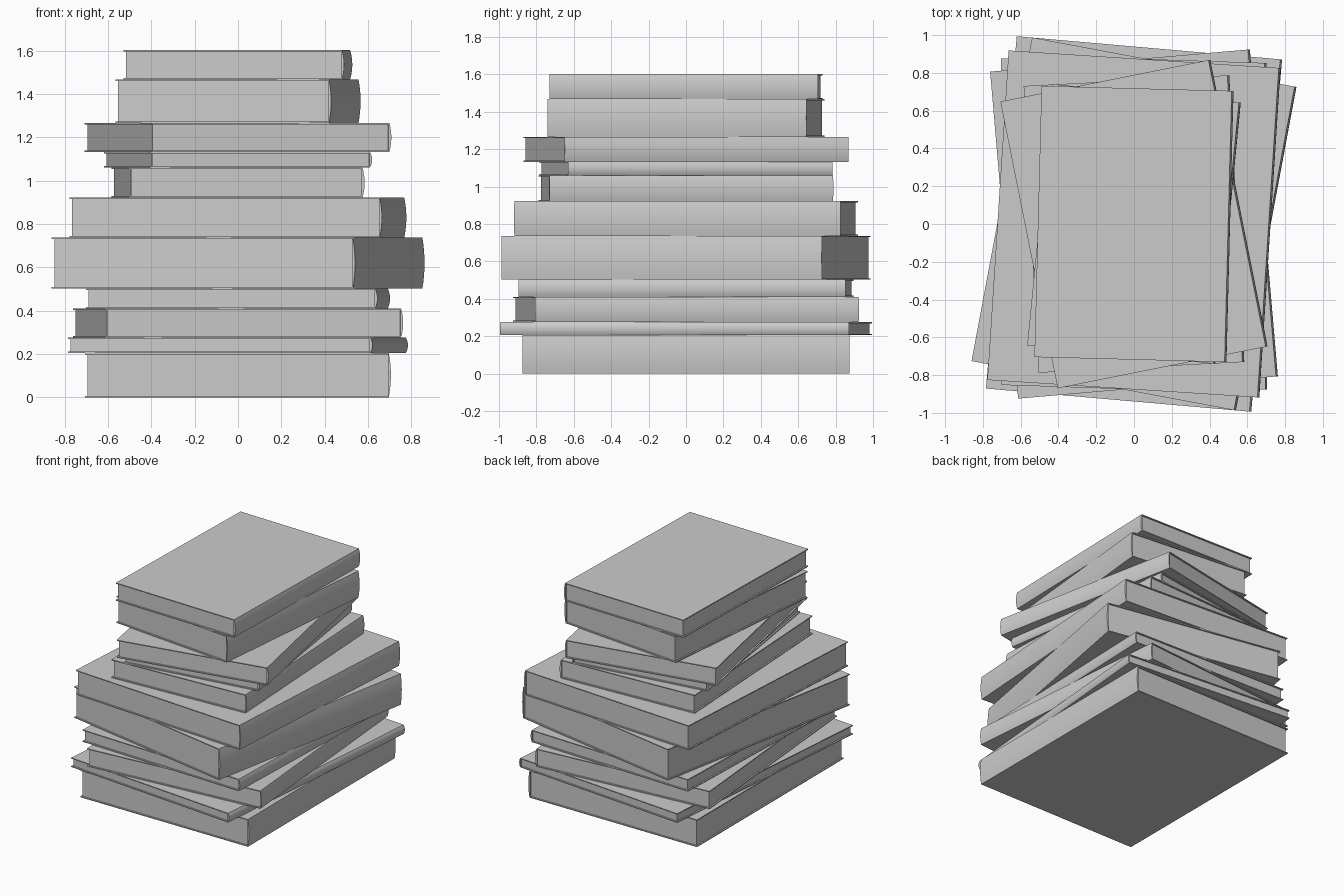
import bpy
import bmesh
import math

cube = bpy.data.objects.get("Cube")
if cube:
    bpy.data.objects.remove(cube, do_unlink=True)

grey = bpy.data.materials.new("plain grey")
grey.use_nodes = True
GREY = (0.6, 0.6, 0.6, 1)
grey.diffuse_color = GREY
grey.node_tree.nodes["Principled BSDF"].inputs["Base Color"].default_value = GREY

BOARD = 0.007    # cover board thickness
LIP = 0.011      # cover overhang around the pages
BULGE = 0.01     # roundness of the spine
ARC_STEPS = 8


def extrude_profile(name, profile, length, z, angle):
    """Extrude an x-z outline along y, then turn it about the stack axis."""
    bm = bmesh.new()
    verts = [bm.verts.new((x, -length / 2, h)) for x, h in profile]
    face = bm.faces.new(verts)
    out = bmesh.ops.extrude_face_region(bm, geom=[face])
    moved = [v for v in out["geom"] if isinstance(v, bmesh.types.BMVert)]
    bmesh.ops.translate(bm, verts=moved, vec=(0, length, 0))
    bmesh.ops.recalc_face_normals(bm, faces=bm.faces)
    mesh = bpy.data.meshes.new(name)
    bm.to_mesh(mesh)
    bm.free()
    mesh.materials.append(grey)
    obj = bpy.data.objects.new(name, mesh)
    obj.location.z = z
    obj.rotation_euler.z = math.radians(angle)
    bpy.context.collection.objects.link(obj)
    return obj


def book(label, z, height, width, length, angle):
    left, right = -width / 2, width / 2 - BULGE
    inner = right - BOARD / 2
    # Case: two boards joined by a rounded spine on the +x side
    arc = []
    for i in range(ARC_STEPS + 1):
        t = i / ARC_STEPS
        arc.append((right + BULGE * 4 * t * (1 - t), height * t))
    case = [(left, 0)] + arc + [
        (left, height), (left, height - BOARD), (inner, height - BOARD),
        (inner, BOARD), (left, BOARD)]
    cover = extrude_profile("cover_" + label, case, length, z, angle)
    # Page block, set back from the three open edges
    block = [(left + LIP, BOARD), (inner, BOARD),
             (inner, height - BOARD), (left + LIP, height - BOARD)]
    extrude_profile("pages_" + label, block, length - 2 * LIP, z, angle)
    return cover


# Stack from the bottom up: top height, width, length, turn in degrees
STACK = [
    (0.206, 1.41, 1.75, 0),
    (0.276, 1.41, 1.872, -5),
    (0.411, 1.38, 1.737, 4.9),
    (0.502, 1.345, 1.75, -1.9),
    (0.737, 1.424, 1.743, -10.6),
    (0.922, 1.443, 1.748, -3.7),
    (1.06, 1.09, 1.52, 3),
    (1.132, 1.035, 1.43, 8.6),
    (1.266, 1.133, 1.548, 11.3),
    (1.467, 1.0, 1.39, -5.6),
    (1.602, 1.017, 1.436, -1.5),
]

covers = []
base = 0
for number, (top, width, length, angle) in enumerate(STACK, 1):
    covers.append(book(str(number), base, top - base, width, length, angle))
    base = top

# Smooth the rounded spines, keeping board edges crisp
bpy.ops.object.select_all(action="DESELECT")
for obj in covers:
    obj.select_set(True)
bpy.context.view_layer.objects.active = covers[0]
bpy.ops.object.shade_smooth_by_angle(angle=math.radians(30))
